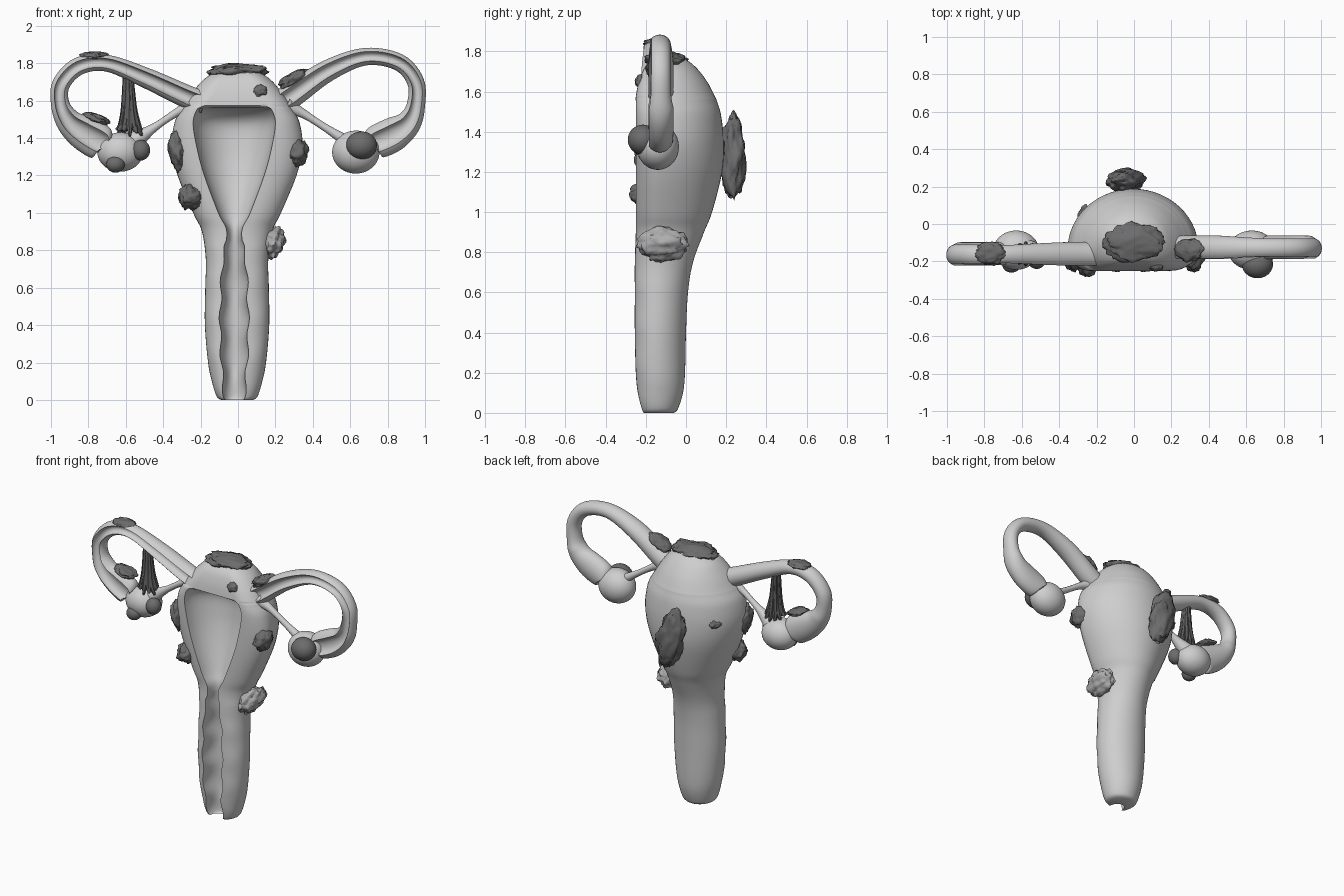
import bpy, bmesh, math, random
from mathutils import Vector, Matrix, noise

random.seed(4)
if "Cube" in bpy.data.objects:
    bpy.data.objects.remove(bpy.data.objects["Cube"])


def material(name, v):
    m = bpy.data.materials.new(name)
    m.use_nodes = True
    m.diffuse_color = (v, v, v, 1)
    bsdf = m.node_tree.nodes["Principled BSDF"]
    bsdf.inputs["Base Color"].default_value = (v, v, v, 1)
    bsdf.inputs["Roughness"].default_value = 0.6
    return m


TISSUE = material("light grey tissue", 0.62)
PALE = material("pale grey growth", 0.42)
LESION = material("dark grey lesion", 0.15)
STRAND = material("charcoal strand", 0.11)


def finish(name, bm, mat, angle=50):
    bmesh.ops.recalc_face_normals(bm, faces=bm.faces)
    me = bpy.data.meshes.new(name)
    bm.to_mesh(me)
    bm.free()
    me.materials.append(mat)
    me.shade_smooth()
    me.set_sharp_from_angle(angle=math.radians(angle))
    ob = bpy.data.objects.new(name, me)
    bpy.context.collection.objects.link(ob)
    return ob


def spline(rows, steps):
    """Smooth curve through rows of numbers."""
    rows = [Vector(r) for r in rows]
    out = []
    for i in range(len(rows) - 1):
        p0, p1 = rows[max(i - 1, 0)], rows[i]
        p2, p3 = rows[i + 1], rows[min(i + 2, len(rows) - 1)]
        for k in range(steps):
            t = k / steps
            out.append(0.5 * (2 * p1 + (p2 - p0) * t + (2 * p0 - 5 * p1 + 4 * p2 - p3) * t**2
                              + (3 * p1 - p0 - 3 * p2 + p3) * t**3))
    return out + [rows[-1]]


def loft(name, rings, mat):
    bm = bmesh.new()
    vs = [[bm.verts.new(p) for p in ring] for ring in rings]
    n = len(vs[0])
    for a, b in zip(vs, vs[1:]):
        for i in range(n):
            j = (i + 1) % n
            bm.faces.new((a[i], a[j], b[j], b[i]))
    bm.faces.new(vs[0])
    bm.faces.new(vs[-1])
    return finish(name, bm, mat)


def arc(n, start, end):
    return [start + (end - start) * k / n for k in range(n)]


# Body, opened at the front: height, half width, back, front, cavity half width, depth
profile = [
    (0, .085, -.06, -.21, .05, .06), (.02, .11, -.04, -.22, .055, .08),
    (.1, .135, -.015, -.24, .06, .1), (.2, .155, -.005, -.25, .068, .12),
    (.4, .172, 0, -.255, .075, .12), (.6, .17, .01, -.255, .07, .12),
    (.75, .167, .035, -.255, .06, .1), (.9, .188, .09, -.25, .04, .08),
    (1, .235, .13, -.25, .085, .11), (1.2, .318, .18, -.25, .16, .17),
    (1.35, .35, .188, -.25, .2, .2), (1.48, .335, .175, -.25, .22, .2),
    (1.55, .3, .155, -.25, .2, .12), (1.575, .285, .145, -.25, .17, 0),
    (1.65, .235, .105, -.235, .12, 0), (1.72, .17, .05, -.205, .08, 0),
    (1.765, .09, -.01, -.15, .04, 0), (1.78, .01, -.06, -.08, .005, 0)]


def body_ring(row):
    z, w, back, front, ci, d = row
    d = max(d, 0)
    cx = -.015 if d else 0
    if z < .85:
        ci += .007 * math.sin(z * 32)
    yc = front + .42 * min(back - front, .27)
    pts = [(w * math.cos(t), yc + (back - yc) * math.sin(t)) for t in arc(28, 0, math.pi)]
    for t in arc(8, 0, math.pi / 2):
        pts.append((cx - ci - (w - ci + cx) * math.cos(t), yc - (yc - front) * math.sin(t)))
    pts += [(cx - ci * math.cos(t), front + d * math.sin(t)) for t in arc(20, 0, math.pi)]
    for t in arc(8, math.pi / 2, 0):
        pts.append((cx + ci + (w - ci - cx) * math.cos(t), yc - (yc - front) * math.sin(t)))
    return [(x - .005, y, z) for x, y in pts]


loft("womb_body", [body_ring(r) for r in spline(profile, 6)], TISSUE)

# Grooved tubes: x, z, radius along the path
groove = [(math.cos(t), math.sin(t)) for t in arc(24, -math.pi * .3, math.pi * 1.3)]
groove += [(-.55 * math.cos(t), -.85 + .6 * math.sin(t)) for t in arc(10, 0, math.pi)]


def tube(name, y, path):
    rows = spline(path, 6)
    rings = []
    for i, (x, z, r) in enumerate(rows):
        a, b = rows[max(i - 1, 0)], rows[min(i + 1, len(rows) - 1)]
        tan = Vector((b[0] - a[0], b[1] - a[1])).normalized()
        depth = min(r * 1.15, .068)
        rings.append([(x - tan.y * r * u, y + depth * v, z + tan.x * r * u) for u, v in groove])
    return loft(name, rings, TISSUE)


tube("right_tube", -.165, [
    (-.18, 1.59, .06), (-.27, 1.62, .062), (-.5, 1.725, .054), (-.7, 1.8, .045),
    (-.85, 1.785, .048), (-.945, 1.69, .048), (-.95, 1.58, .05), (-.905, 1.49, .07),
    (-.83, 1.43, .092), (-.735, 1.375, .095), (-.715, 1.36, .05)])
tube("left_tube", -.13, [
    (.2, 1.57, .065), (.29, 1.63, .068), (.48, 1.76, .058), (.68, 1.835, .047),
    (.86, 1.805, .046), (.95, 1.7, .046), (.95, 1.57, .05), (.91, 1.48, .07),
    (.83, 1.42, .092), (.735, 1.375, .088), (.715, 1.36, .05)])


def blob(name, loc, size, mat=LESION, rough=.0, tilt=0, freq=3.5):
    """Ellipsoid, roughened by noise for the lesions."""
    bm = bmesh.new()
    bmesh.ops.create_icosphere(bm, subdivisions=4, radius=1)
    seed = Vector(loc) * 9
    for v in bm.verts:
        p = v.co.copy()
        v.co *= 1 + rough * (noise.noise(p * freq * .5 + seed) + .7 * noise.noise(p * freq * 1.4 + seed))
    rot = Matrix.Rotation(math.radians(tilt), 4, "Y")
    bm.transform(Matrix.Translation(loc) @ rot @ Matrix.Diagonal((*size, 1)))
    return finish(name, bm, mat, 80)


def strand(name, pts, mat, sides=12):
    """Round cord through points of x, y, z, radius."""
    rings = []
    rows = spline(pts, 5)
    for i, r in enumerate(rows):
        a, b = rows[max(i - 1, 0)], rows[min(i + 1, len(rows) - 1)]
        q = (b - a).to_3d().to_track_quat("Z", "Y")
        rings.append([r.to_3d() + q @ Vector((math.cos(t) * r[3], math.sin(t) * r[3], 0))
                      for t in arc(sides, 0, math.tau)])
    return loft(name, rings, mat)


# Ovaries, ligaments and cysts
blob("right_ovary", (-.63, -.14, 1.325), (.122, .105, .105), TISSUE)
blob("left_ovary", (.63, -.14, 1.325), (.127, .105, .115), TISSUE)
strand("right_ligament", [(-.24, -.16, 1.58, .04), (-.33, -.16, 1.535, .022),
                          (-.45, -.15, 1.455, .023), (-.56, -.14, 1.38, .055)], TISSUE)
strand("left_ligament", [(.26, -.14, 1.57, .045), (.35, -.14, 1.53, .024),
                         (.46, -.14, 1.46, .02), (.57, -.14, 1.39, .03)], TISSUE)
blob("left_cyst", (.66, -.215, 1.36), (.083, .075, .075))
blob("right_cyst_low", (-.655, -.215, 1.26), (.05, .045, .045))
blob("right_cyst_side", (-.52, -.19, 1.335), (.05, .05, .055))

# Fan of adhesion strands between right tube and ovary
for i in range(12):
    a = i * math.tau / 12
    c, s = math.cos(a), math.sin(a)
    drop = 1.4 + random.uniform(0, .05)
    strand("adhesion_strand", [
        (-.587 + .018 * c, -.16 + .018 * s, 1.72, .012),
        (-.583 + .028 * c, -.16 + .026 * s, 1.56, .016),
        (-.58 + .045 * c, -.16 + .04 * s, 1.47, .018),
        (-.578 + .075 * c, -.16 + .06 * s, drop, .007)], STRAND, 7)

# Lesions: name, centre, size, tilt
lesions = [
    ("top_lesion", (0, -.1, 1.755), (.155, .1, .042), 0),
    ("front_spot_lesion", (.12, -.228, 1.65), (.035, .025, .033), 0),
    ("right_wall_lesion", (-.325, -.18, 1.33), (.048, .07, .1), -8),
    ("right_low_lesion", (-.25, -.2, 1.085), (.064, .075, .068), 0),
    ("left_wall_lesion", (.322, -.175, 1.32), (.052, .075, .072), 15),
    ("rear_lesion", (-.045, .235, 1.275), (.09, .062, .21), -12),
    ("rear_side_lesion", (-.262, .04, 1.37), (.035, .06, .03), 0),
    ("right_tube_lesion", (-.77, -.155, 1.84), (.078, .055, .022), 0),
    ("right_fringe_lesion", (-.755, -.16, 1.505), (.075, .06, .024), 18),
    ("left_tube_lesion", (.295, -.14, 1.715), (.085, .06, .035), -30)]
for name, loc, size, tilt in lesions:
    blob(name, loc, size, LESION, .22, tilt)
blob("left_low_growth", (.19, -.115, .84), (.058, .12, .085), PALE, .2, 20, 5)
